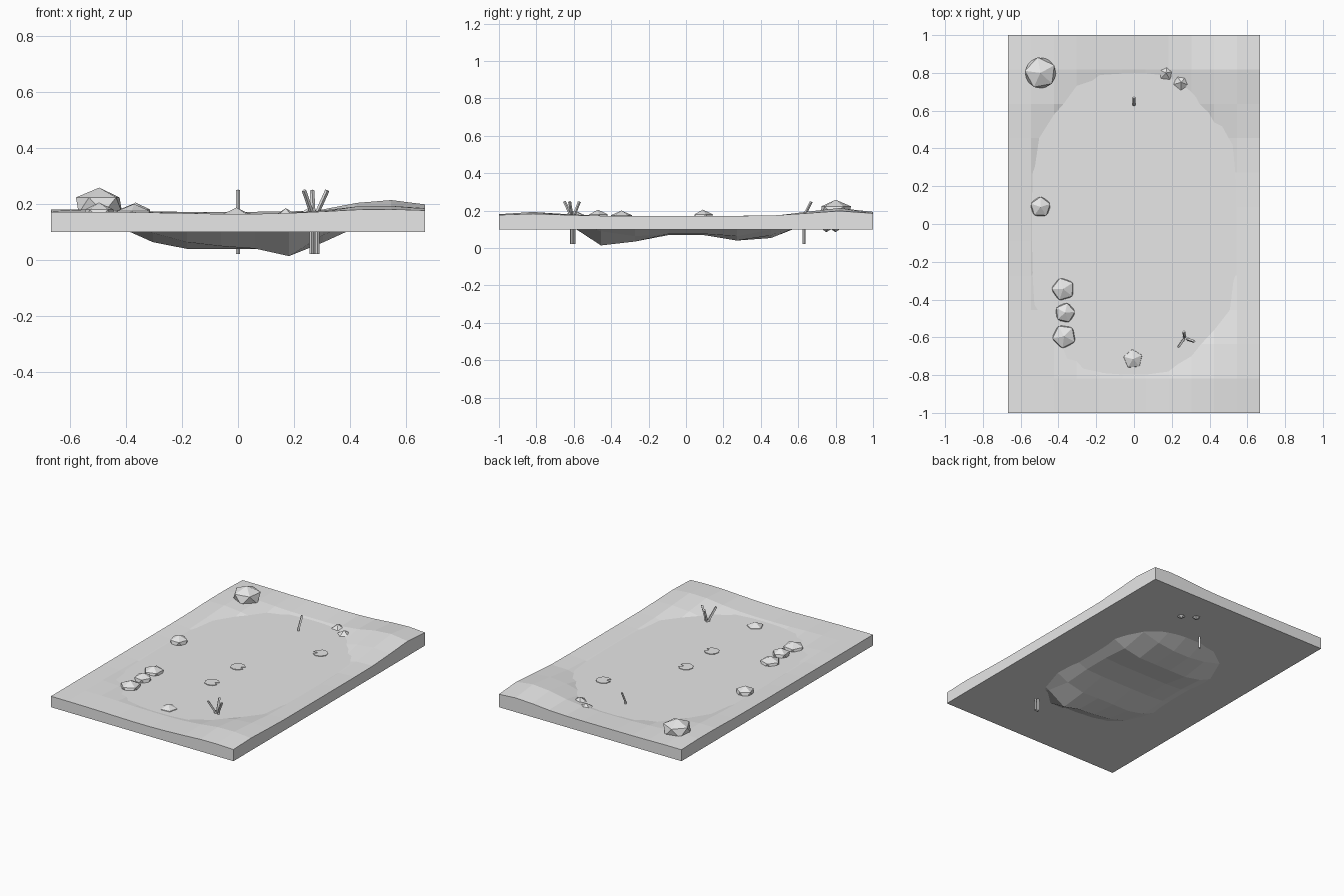
import bpy, bmesh, math
from mathutils import Vector

cube = bpy.data.objects.get("Cube")
if cube:
    bpy.data.objects.remove(cube)

GREY = (0.8, 0.8, 0.8, 1)
stone = bpy.data.materials.new("plain grey")
stone.use_nodes = True
stone.diffuse_color = GREY
stone.node_tree.nodes["Principled BSDF"].inputs["Base Color"].default_value = GREY

HX, HY, BASE, WATER, CELLS = 0.667, 1.0, 0.1, 0.16, 11


def add(name, data):
    obj = bpy.data.objects.new(name, data)
    bpy.context.collection.objects.link(obj)
    data.materials.append(stone)
    return obj


def from_bmesh(name, bm):
    bmesh.ops.recalc_face_normals(bm, faces=bm.faces)
    mesh = bpy.data.meshes.new(name)
    bm.to_mesh(mesh)
    bm.free()
    return add(name, mesh)


def profile(points, t):
    """Straight interpolation through (position, value) pairs."""
    for (a, u), (b, v) in zip(points, points[1:]):
        if t <= b:
            return u + (v - u) * (t - a) / (b - a)
    return points[-1][1]


def hump(x, y, cx, cy, sx, sy, h):
    return h * math.exp(-((x - cx) / sx) ** 2 - ((y - cy) / sy) ** 2)


BED = [(-1, 0.1), (-0.64, 0.09), (-0.45, 0.035), (-0.27, 0.04), (-0.09, 0.07),
       (0.09, 0.07), (0.27, 0.04), (0.45, 0.04), (0.64, 0.07), (1, 0.1)]


def ground(x, y):
    r = (abs(x / 0.53) ** 2.5 + abs(y / 0.77) ** 2.5) ** 0.4
    if r < 1:
        fall = min(1, (1 - r) * 2.2)
        z = WATER - (WATER - profile(BED, y)) * fall
        return max(0.002, z - hump(x, y, 0.18, -0.455, 0.09, 0.12, 0.05))
    z = WATER + min(0.012, 0.06 * (r - 1))
    z += hump(x, y, 0.53, 0.82, 0.2, 0.22, 0.042)
    z += hump(x, y, 0.5, -0.82, 0.2, 0.2, 0.022)
    z += hump(x, y, -0.6, 0.75, 0.2, 0.25, 0.01)
    return z - hump(x, y, 0, -1, 0.3, 0.1, 0.008)


# Ground: faceted height field with straight walls and a flat underside
bm = bmesh.new()
grid = [[bm.verts.new((x, y, ground(x, y)))
         for x in [HX * (2 * i / CELLS - 1) for i in range(CELLS + 1)]]
        for y in [HY * (2 * j / CELLS - 1) for j in range(CELLS + 1)]]
for low, high in zip(grid, grid[1:]):
    for i in range(CELLS):
        bm.faces.new((low[i], low[i + 1], high[i + 1], high[i]))
rim = (grid[0][:-1] + [row[-1] for row in grid[:-1]]
       + grid[-1][:0:-1] + [row[0] for row in grid[:0:-1]])
foot = [bm.verts.new((v.co.x, v.co.y, BASE)) for v in rim]
for k in range(len(rim)):
    n = (k + 1) % len(rim)
    bm.faces.new((rim[n], rim[k], foot[k], foot[n]))
bm.faces.new(foot[::-1])
from_bmesh("ground", bm)

# Water sheet
bm = bmesh.new()
bm.faces.new([bm.verts.new((sx * (HX - 0.004), sy * (HY - 0.004), WATER))
              for sx, sy in ((-1, -1), (1, -1), (1, 1), (-1, 1))])
from_bmesh("water", bm)

# Rocks: squashed low-poly balls (x, y, z, radius, half height, turn)
ROCKS = [(-0.495, 0.8, 0.195, 0.093, 0.063, 0.5), (0.17, 0.8, 0.135, 0.05, 0.05, 0.2),
         (0.25, 0.75, 0.135, 0.052, 0.05, 0.9), (-0.495, 0.09, 0.16, 0.06, 0.045, 0.3),
         (-0.375, -0.345, 0.155, 0.067, 0.045, 0.6), (-0.365, -0.47, 0.16, 0.058, 0.045, 0.1),
         (-0.37, -0.595, 0.155, 0.069, 0.045, 0.8), (-0.005, -0.715, 0.145, 0.057, 0.042, 0.4)]
for n, (x, y, z, r, h, turn) in enumerate(ROCKS):
    bm = bmesh.new()
    bmesh.ops.create_icosphere(bm, subdivisions=1, radius=1)
    rock = from_bmesh(f"rock_{n + 1}", bm)
    rock.location, rock.scale, rock.rotation_euler.z = (x, y, z), (r, r, h), turn

# Lily pads: notched thin discs
for n, (x, y, notch) in enumerate([(0.295, 0.44, 3.6), (0, 0, 0.1), (0, -0.27, 0.1)]):
    bm = bmesh.new()
    ring = [(0.015, notch)] + [(0.046, notch + 0.35 + k * 0.7) for k in range(9)]
    pad = bm.faces.new([bm.verts.new((x + r * math.cos(a), y + r * math.sin(a), WATER + 0.002))
                        for r, a in ring])
    top = bmesh.ops.extrude_face_region(bm, geom=[pad])["geom"]
    bmesh.ops.translate(bm, vec=(0, 0, 0.004),
                        verts=[v for v in top if isinstance(v, bmesh.types.BMVert)])
    from_bmesh(f"lily_pad_{n + 1}", bm)

# Reeds: square stalks, upright below and leaning outward above
REEDS = [((0, 0.63), (0, 0.67)), ((0.262, -0.612), (0.235, -0.65)),
         ((0.268, -0.6), (0.264, -0.57)), ((0.283, -0.61), (0.318, -0.622))]
for n, (low, tip) in enumerate(REEDS):
    curve = bpy.data.curves.new(f"reed_{n + 1}", "CURVE")
    curve.dimensions = "3D"
    curve.bevel_depth, curve.bevel_resolution = 0.008, 0
    curve.use_fill_caps = True
    line = curve.splines.new("POLY")
    line.points.add(2)
    line.use_smooth = False
    for point, place in zip(line.points, [(*low, 0.022), (*low, 0.17), (*tip, 0.248)]):
        point.co = (*place, 1)
    add(f"reed_{n + 1}", curve)
